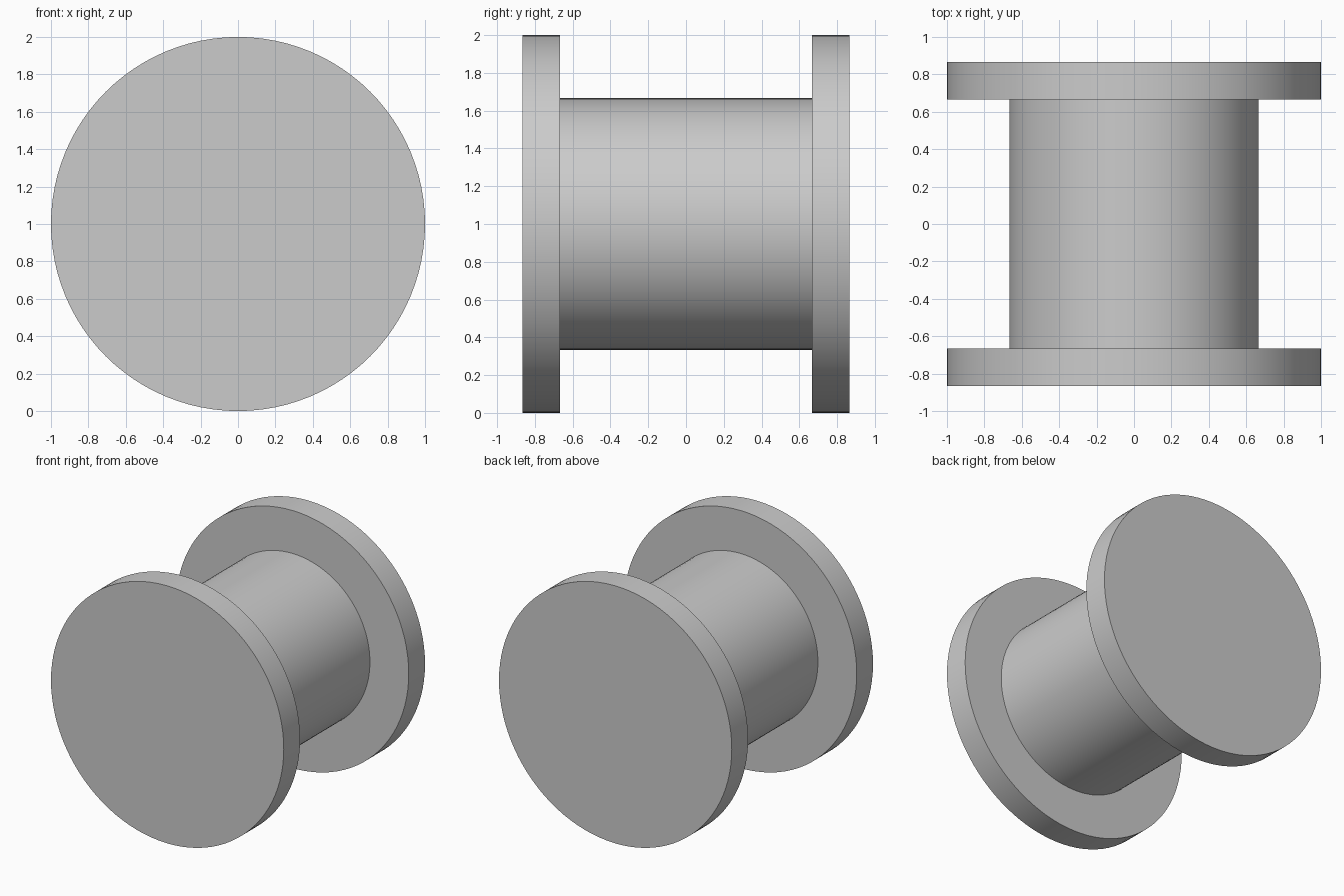
import bpy
import math

cube = bpy.data.objects.get("Cube")
if cube:
    bpy.data.objects.remove(cube, do_unlink=True)

# Single plain grey
grey = bpy.data.materials.new("light_grey")
grey.use_nodes = True
colour = (0.6, 0.6, 0.6, 1.0)
grey.diffuse_color = colour
grey.node_tree.nodes["Principled BSDF"].inputs["Base Color"].default_value = colour

CORE_RADIUS = 2 / 3
CORE_HALF = 2 / 3
FLANGE_RADIUS = 1.0
FLANGE_WIDTH = 0.2


def disc(name, radius, width, y):
    """Smooth cylinder lying along the y axis."""
    bpy.ops.mesh.primitive_cylinder_add(
        vertices=96, radius=radius, depth=width,
        location=(0, y, FLANGE_RADIUS), rotation=(math.pi / 2, 0, 0))
    obj = bpy.context.object
    obj.name = name
    obj.data.materials.append(grey)
    bpy.ops.object.shade_smooth_by_angle(angle=math.radians(30))
    return obj


# Central drum
disc("spool_core", CORE_RADIUS, 2 * CORE_HALF, 0)

# End flanges
for name, side in (("front_flange", -1), ("back_flange", 1)):
    disc(name, FLANGE_RADIUS, FLANGE_WIDTH, side * (CORE_HALF + FLANGE_WIDTH / 2))
